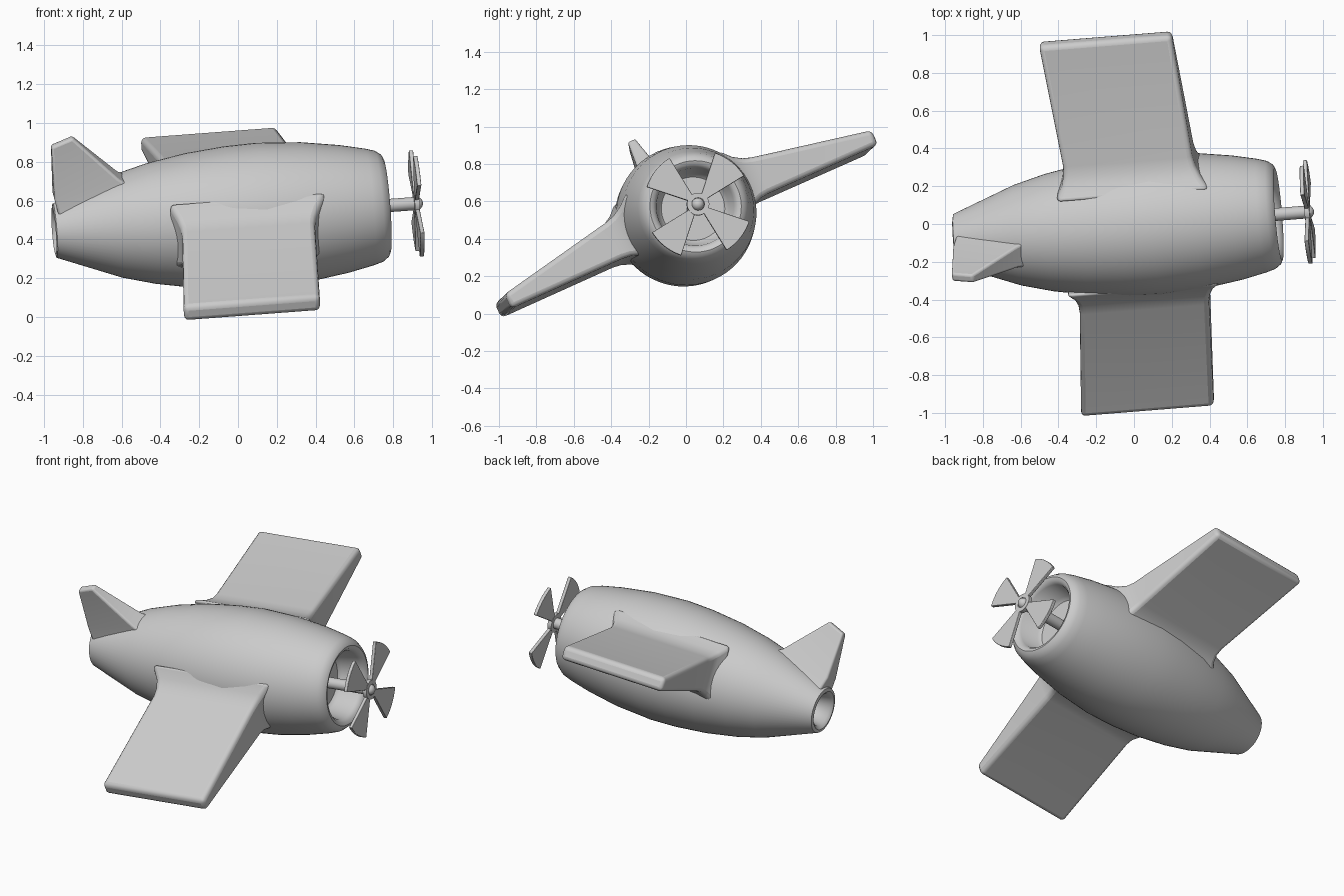
import bpy, bmesh, math
from math import cos, sin, pi, radians
from mathutils import Matrix, Euler

cube = bpy.data.objects.get("Cube")
if cube:
    bpy.data.objects.remove(cube)

# Banked pose of the whole plane: local x = nose, y = left wing, z = fin
POSE = Matrix.Translation((0, -0.01, 0.516)) @ Euler(
    (radians(24), radians(-4.3), radians(4.6))).to_matrix().to_4x4()

grey = bpy.data.materials.new("plain grey")
grey.use_nodes = True
grey.diffuse_color = (0.6, 0.6, 0.6, 1)
grey.node_tree.nodes["Principled BSDF"].inputs["Base Color"].default_value = (0.6, 0.6, 0.6, 1)


def finish(bm, name, bevel=0, limit=50, angle=40):
    bmesh.ops.remove_doubles(bm, verts=bm.verts, dist=1e-5)
    bmesh.ops.recalc_face_normals(bm, faces=bm.faces)
    mesh = bpy.data.meshes.new(name)
    bm.to_mesh(mesh)
    bm.free()
    mesh.materials.append(grey)
    ob = bpy.data.objects.new(name, mesh)
    bpy.context.collection.objects.link(ob)
    ob.matrix_world = POSE
    if bevel:
        mod = ob.modifiers.new("soft edges", 'BEVEL')
        mod.width, mod.segments = bevel, 3
        mod.limit_method, mod.angle_limit = 'ANGLE', radians(limit)
    bpy.ops.object.select_all(action='DESELECT')
    bpy.context.view_layer.objects.active = ob
    ob.select_set(True)
    bpy.ops.object.shade_smooth_by_angle(angle=radians(angle))
    return ob


def lathe(name, profile, steps=64):
    """Spin (x, radius) points around the x axis."""
    bm = bmesh.new()
    verts = [bm.verts.new((x, 0, r)) for x, r in profile]
    edges = [bm.edges.new(p) for p in zip(verts, verts[1:])]
    bmesh.ops.spin(bm, geom=verts + edges, axis=(1, 0, 0), cent=(0, 0, 0),
                   angle=2 * pi, steps=steps)
    return finish(bm, name)


def loft(name, rings, bevel, limit=50):
    """Skin a closed solid through matching rings of points."""
    bm = bmesh.new()
    loops = [[bm.verts.new(p) for p in ring] for ring in rings]
    n = len(loops[0])
    for a, b in zip(loops, loops[1:]):
        for i in range(n):
            j = (i + 1) % n
            bm.faces.new((a[i], a[j], b[j], b[i]))
    bm.faces.new(loops[0])
    bm.faces.new(loops[-1])
    return finish(bm, name, bevel, limit)


# Fuselage with hollow tail and rounded intake
lathe("fuselage", [
    (-.85, 0), (-.86, .08), (-.94, .10), (-.955, .12), (-.95, .14),
    (-.62, .267), (-.45, .312), (-.25, .348), (-.05, .368), (.12, .374),
    (.35, .36), (.55, .33), (.68, .302), (.73, .287), (.76, .265),
    (.77, .245), (.763, .225), (.74, .208), (.62, .19), (.60, .17), (.60, 0)])

# Wings: flat underside, sloping top, flared root
for side, name in ((1, "left_wing"), (-1, "right_wing")):
    rings = []
    for span, grow in ((.27, .07), (.33, .025), (.38, .006), (.43, 0), (1.08, 0)):
        t = (span - .38) / .7
        x0, x1 = -.325 - .07 * t - grow, .362 - .05 * t + grow
        z0, z1 = -.08 - grow, .142 - .137 * t + grow
        y = side * span
        rings.append([(x0, y, z0), (x1, y, z0), (x1, y, z1), (x0, y, z1)])
    loft(name, rings, .025)

# Tail fin, tapering to a thin tip
rings = []
for back, front, half in (
        ((-.93, .10), (-.50, .22), .085),
        ((-.95, .20), (-.61, .285), .06),
        ((-.952, .48), (-.84, .522), .022)):
    rings.append([(back[0], -half, back[1]), (front[0], -half, front[1]),
                  (front[0], half, front[1]), (back[0], half, back[1])])
loft("tail_fin", rings, .012)

# Propeller shaft, rounded nose cap and hub ring
HUB = .925
lathe("propeller_shaft", [(.59, 0), (.59, .034), (.925, .034)]
      + [(.925 + .034 * sin(a * pi / 12), .034 * cos(a * pi / 12)) for a in range(1, 7)], 32)
lathe("hub_ring", [(HUB - .013, .034), (HUB - .013, .06), (HUB + .013, .06), (HUB + .013, .034)], 32)

# Four flat fan blades
for k in range(4):
    mid, half = radians(27.5 + 90 * k), radians(20)
    arc = [mid + half * (i / 5 - 1) for i in range(11)]
    outline = [(.29 * cos(a), .29 * sin(a)) for a in arc]
    outline += [(.05 * cos(a), .05 * sin(a)) for a in reversed(arc)]
    loft(f"propeller_blade_{k + 1}",
         [[(HUB + d, y, z) for y, z in outline] for d in (-.011, .011)], .004)
